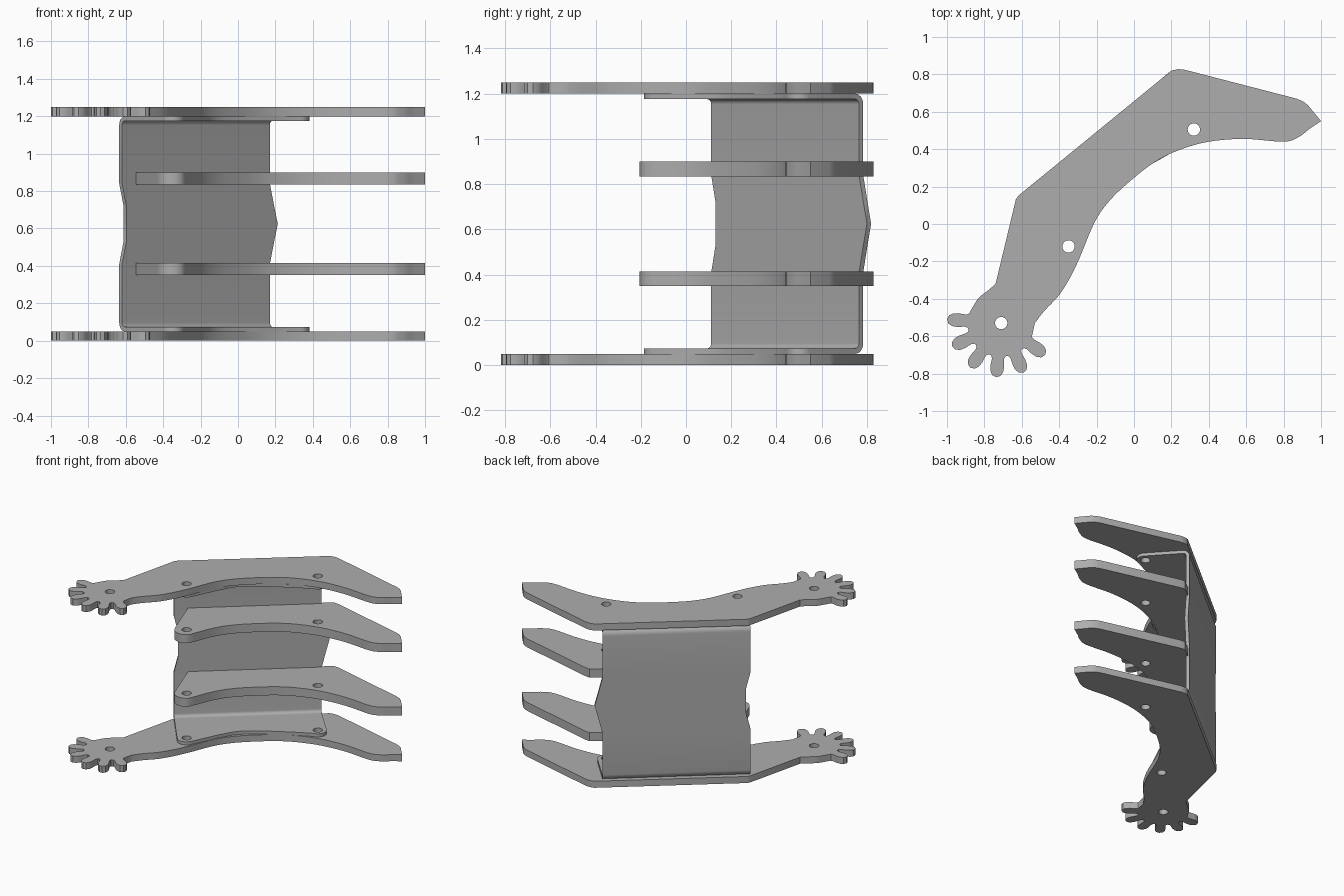
import bpy, bmesh
from math import sin, cos, radians, pi
from mathutils import Vector

old = bpy.data.objects.get("Cube")
if old:
    bpy.data.objects.remove(old, do_unlink=True)

# One grey metal
metal = bpy.data.materials.new("grey metal")
metal.use_nodes = True
grey = (0.42, 0.42, 0.42, 1)
metal.diffuse_color = grey
metal.node_tree.nodes["Principled BSDF"].inputs["Base Color"].default_value = grey

REAR, FRONT, PIVOT = (-0.35, -0.12), (0.32, 0.505), (-0.71, -0.53)   # hole centres


def arc(centre, r, a0, a1, n):
    return [(centre[0] + r * cos(radians(a0 + (a1 - a0) * i / n)),
             centre[1] + r * sin(radians(a0 + (a1 - a0) * i / n))) for i in range(n + 1)]


def smooth(points, steps=5):
    """Catmull-Rom curve through the points."""
    p = [Vector(q) for q in points]
    p = [2 * p[0] - p[1]] + p + [2 * p[-1] - p[-2]]
    out = []
    for a, b, c, d in zip(p, p[1:], p[2:], p[3:]):
        for i in range(steps):
            t = i / steps
            q = b + (c - a) * t / 2 + (2 * a - 5 * b + 4 * c - d) * t**2 / 2 \
                + (3 * b - a - 3 * c + d) * t**3 / 2
            out.append(tuple(q))
    return out + [tuple(points[-1])]


def finish(obj):
    bpy.ops.object.select_all(action='DESELECT')
    obj.select_set(True)
    bpy.context.view_layer.objects.active = obj
    bpy.ops.object.convert(target='MESH')
    obj.data.materials.clear()
    obj.data.materials.append(metal)
    bpy.ops.object.shade_smooth_by_angle(angle=radians(30))


def plate(name, outline, holes, z0, z1):
    """Flat plate cut from an outline with round holes."""
    curve = bpy.data.curves.new(name, 'CURVE')
    curve.dimensions = '2D'
    curve.fill_mode = 'BOTH'
    curve.extrude = (z1 - z0) / 2
    for loop in [outline] + [arc(h, 0.033, 0, 345, 23) for h in holes]:
        spline = curve.splines.new('POLY')
        spline.points.add(len(loop) - 1)
        for point, (x, y) in zip(spline.points, loop):
            point.co = (x, y, 0, 1)
        spline.use_cyclic_u = True
    obj = bpy.data.objects.new(name, curve)
    obj.location.z = (z0 + z1) / 2
    bpy.context.collection.objects.link(obj)
    finish(obj)


# Shared finger edges
inner_curve = smooth([(-0.29, -0.18), (-0.21, 0.01), (-0.13, 0.125), (-0.02, 0.23), (0.11, 0.33),
                      (0.24, 0.395), (0.40, 0.44), (0.59, 0.455), (0.80, 0.44), (0.88, 0.465),
                      (0.94, 0.51)])
tip = [(1.0, 0.55), (0.93, 0.635), (0.905, 0.655), (0.87, 0.67), (0.27, 0.825), (0.235, 0.828)]

# Gear sector on the outer plates
flank = [(0.178, 14.8), (0.182, 11.5), (0.195, 9.5), (0.235, 9), (0.262, 7.5), (0.282, 4.5)]
tooth = [(r, -a) for r, a in flank] + [(0.29, 0)] + [(r, a) for r, a in flank[:0:-1]]
gear = []
for k in range(6):
    for r, a in tooth:
        gear += arc(PIVOT, r, 176 + 29.6 * k + a, 0, 1)[:1]
gear += arc(PIVOT, 0.178, 338.8, 0, 1)[:1]

neck_left = smooth([(-0.74, -0.32), (-0.78, -0.355), (-0.83, -0.395), (-0.86, -0.44)], 4)
neck_right = smooth([(-0.53, -0.53), (-0.48, -0.465), (-0.40, -0.38), (-0.335, -0.275),
                     (-0.29, -0.18)], 4)[:-1]
outer = tip + [(0.20, 0.82), (-0.62, 0.15), (-0.632, 0.13)] + neck_left + gear \
    + neck_right + inner_curve
for name, z in (("lower_gear_plate", 0), ("upper_gear_plate", 1.2)):
    plate(name, outer, [REAR, FRONT, PIVOT], z, z + 0.05)

# Short middle fingers
finger = tip + [(0.20, 0.805), (-0.53, 0.203), (-0.547, 0.18)] \
    + arc(REAR, 0.085, 195, 300, 10) + inner_curve
for name, z in (("lower_finger", 0.35), ("upper_finger", 0.835)):
    plate(name, finger, [REAR, FRONT], z, z + 0.065)

# Bent bracket: local u runs along the wall, v runs inward
corner, u_dir, v_dir = Vector((-0.635, 0.13)), Vector((0.77, 0.637)), Vector((0.637, -0.77))
LENGTH, THICK, BEND = 1.026, 0.024, 0.035


def at(u, v):
    return corner + u * u_dir + v * v_dir


low, high, mid = 0.05 + THICK / 2, 1.2 - THICK / 2, THICK / 2
stations = [(0.07, low, 0, LENGTH)]
for i in range(7):
    a = i / 6 * pi / 2
    stations.append((mid + BEND * (1 - sin(a)), low + BEND * (1 - cos(a)), 0, LENGTH))
# Side notch and pointed bump in the wall ends
stations += [(mid, 0.41, 0, LENGTH), (mid, 0.53, 0.03, LENGTH + 0.03),
             (mid, 0.625, 0.03, LENGTH + 0.055)]
stations += [(v, low + high - z, a, b) for v, z, a, b in stations[-2::-1]]

bm = bmesh.new()
rows = []
for v, z, a, b in stations:
    rows.append([bm.verts.new((*at(u, v), z)) for u in (a, b)])
for r, s in zip(rows, rows[1:]):
    bm.faces.new((r[0], r[1], s[1], s[0]))
mesh = bpy.data.meshes.new("bracket_wall")
bm.to_mesh(mesh)
bm.free()
wall = bpy.data.objects.new("bracket_wall", mesh)
bpy.context.collection.objects.link(wall)
solid = wall.modifiers.new("thickness", 'SOLIDIFY')
solid.thickness, solid.offset, solid.use_even_offset = THICK, 0, True
finish(wall)

# Bracket flanges with rounded lobes around the holes
flange = [tuple(at(0, 0.07))] + arc(REAR, 0.066, 219, 335, 10) \
    + smooth([(-0.2, 0.04), (-0.12, 0.17), (0.02, 0.275), (0.2, 0.38)], 4) \
    + arc(FRONT, 0.062, 275, 400, 10) + [tuple(at(LENGTH, 0.07))]
for name, z in (("lower_flange", 0.05), ("upper_flange", 1.2 - THICK)):
    plate(name, flange, [REAR, FRONT], z, z + THICK)
